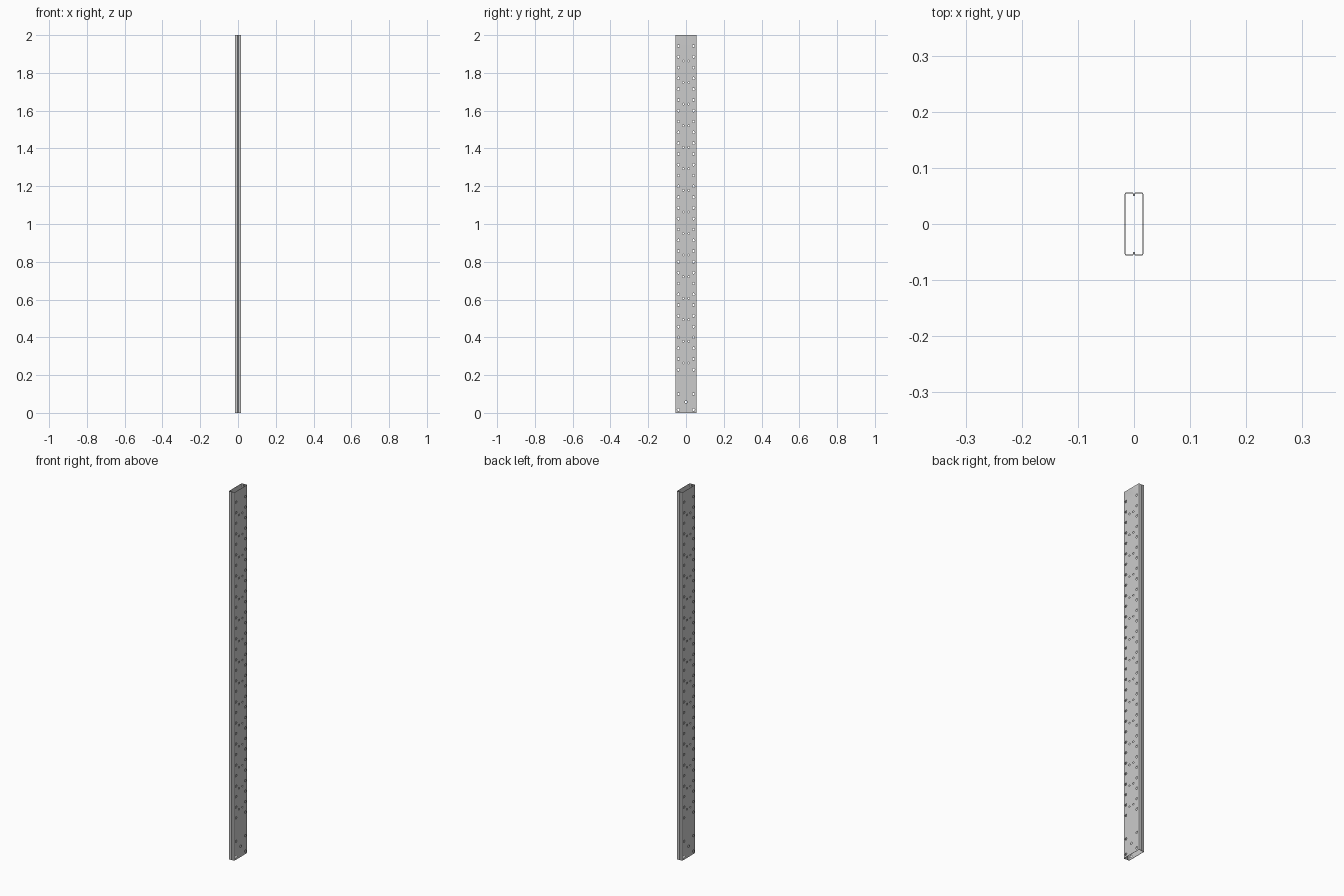
import bpy, bmesh, math

if "Cube" in bpy.data.objects:
    bpy.data.objects.remove(bpy.data.objects["Cube"])

H = 2.0          # post height
HX, HY = 0.0165, 0.056   # half width, half depth
GAP = 0.0004     # half gap between the two channels
T = 0.0015       # sheet thickness
R = 0.003        # outer bend radius
LIP = 0.0495     # y where the inward lip ends


def bend(cx, cy, start, radius, n=4):
    """Quarter-circle bend, turning clockwise."""
    return [(cx + radius * math.cos(math.radians(start - 90 * i / n)),
             cy + radius * math.sin(math.radians(start - 90 * i / n)))
            for i in range(n + 1)]


def skin(radius, lip_x):
    """One side of the sheet: lip, flange, web, flange, lip."""
    pts = [(lip_x, LIP)]
    for cx, cy, a in ((GAP + R, HY - R, 180), (HX - R, HY - R, 90),
                      (HX - R, R - HY, 0), (GAP + R, R - HY, -90)):
        pts += bend(cx, cy, a, radius)
    return pts + [(lip_x, -LIP)]


# lipped channel, extruded from its outer and inner skin
outer, inner = skin(R, GAP), skin(R - T, GAP + T)
bm = bmesh.new()
rings = [[[bm.verts.new((x, y, z)) for x, y in s] for s in (outer, inner)]
         for z in (0, H)]
(bo, bi), (to, ti) = rings
n = len(outer)
for i in range(n - 1):
    j = i + 1
    bm.faces.new((bo[i], bo[j], to[j], to[i]))
    bm.faces.new((bi[i], ti[i], ti[j], bi[j]))
    bm.faces.new((to[i], to[j], ti[j], ti[i]))
    bm.faces.new((bo[i], bi[i], bi[j], bo[j]))
for k in (0, n - 1):
    bm.faces.new((bo[k], to[k], ti[k], bi[k]))
bmesh.ops.recalc_face_normals(bm, faces=bm.faces)
mesh = bpy.data.meshes.new("channel_right")
bm.to_mesh(mesh)
bm.free()
channel = bpy.data.objects.new("channel_right", mesh)
bpy.context.collection.objects.link(channel)

# hole pattern in the web: (y, z, radius)
holes = [(0, 0.058, 0.0065)]
for s in (-1, 1):
    holes += [(s * 0.04, z, 0.0065) for z in (0.016, 0.10)]
    holes += [(s * 0.04, 0.228 + 0.05715 * i, 0.0065) for i in range(31)]
    holes += [(s * 0.0145, 0.2645 + 0.1142 * i, 0.0045) for i in range(15)]

bm = bmesh.new()
for y, z, r in holes:
    made = bmesh.ops.create_cone(bm, cap_ends=True, segments=16,
                                 radius1=r, radius2=r, depth=0.008)["verts"]
    for v in made:
        x0, y0, z0 = v.co
        v.co = (HX + z0, y + x0, z + y0)
bmesh.ops.recalc_face_normals(bm, faces=bm.faces)
cut_mesh = bpy.data.meshes.new("hole_cutter")
bm.to_mesh(cut_mesh)
bm.free()
cutter = bpy.data.objects.new("hole_cutter", cut_mesh)
cutter.hide_render = True
bpy.context.collection.objects.link(cutter)

mod = channel.modifiers.new("holes", 'BOOLEAN')
mod.operation, mod.solver, mod.object = 'DIFFERENCE', 'EXACT', cutter
bpy.context.view_layer.objects.active = channel
channel.select_set(True)
bpy.ops.object.modifier_apply(modifier=mod.name)
bpy.data.objects.remove(cutter)
bpy.ops.object.shade_smooth_by_angle(angle=math.radians(30))

# matching channel, turned to close the box
other = channel.copy()
other.data = channel.data.copy()
other.name = "channel_left"
other.rotation_euler.z = math.pi
bpy.context.collection.objects.link(other)
